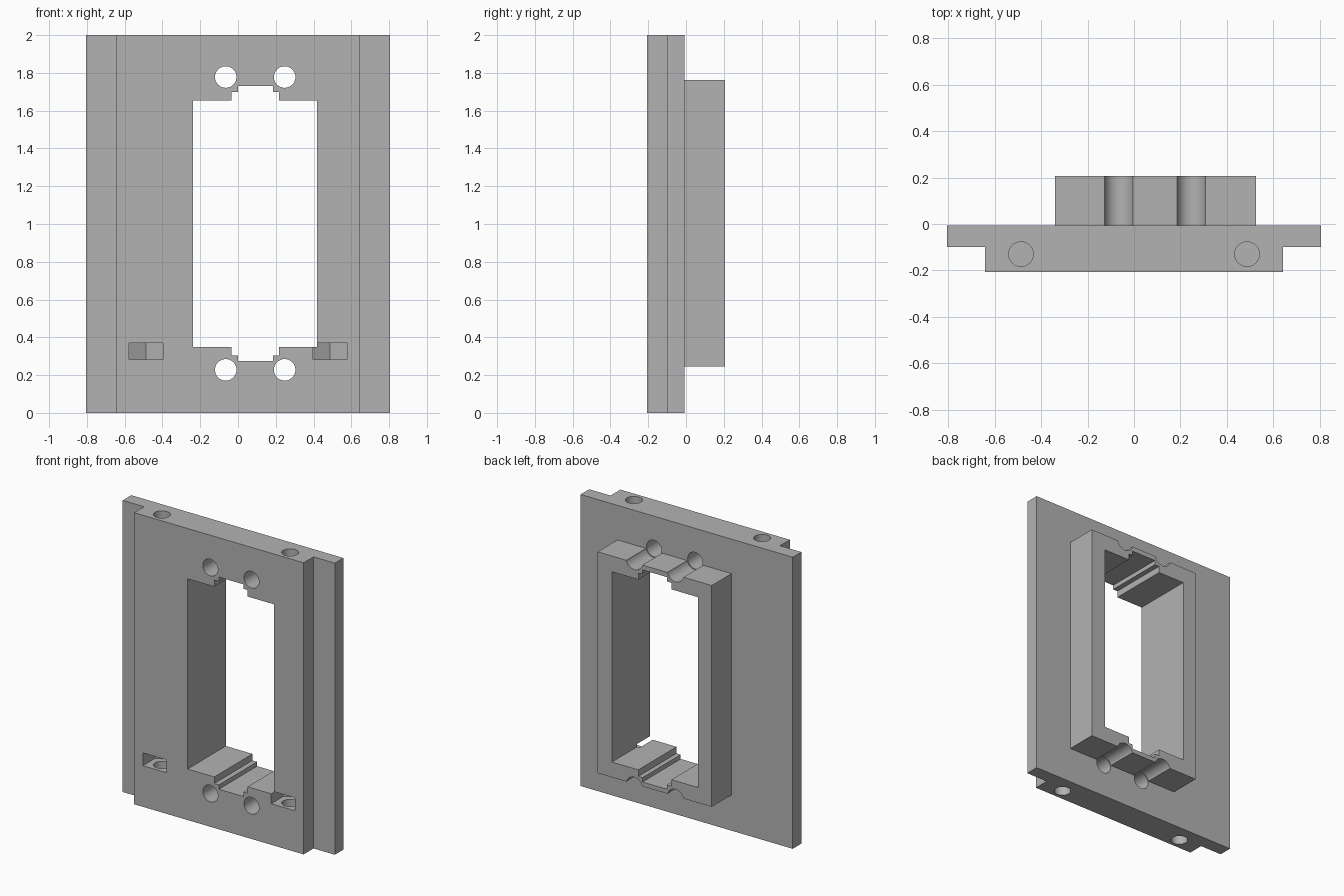
import bpy, bmesh, math
from mathutils import Vector

if "Cube" in bpy.data.objects:
    bpy.data.objects.remove(bpy.data.objects["Cube"])

grey = bpy.data.materials.new("plain grey")
grey.use_nodes = True
colour = (0.45, 0.45, 0.45, 1)
grey.diffuse_color = colour
grey.node_tree.nodes["Principled BSDF"].inputs["Base Color"].default_value = colour


def prism(name, outline, axis, lo, hi):
    """Extrude an outline along y (outline in x, z) or z (outline in x, y)."""
    place = (lambda a, b, t: (a, t, b)) if axis == "y" else (lambda a, b, t: (a, b, t))
    bm = bmesh.new()
    face = bm.faces.new([bm.verts.new(place(a, b, lo)) for a, b in outline])
    out = bmesh.ops.extrude_face_region(bm, geom=[face])
    verts = [v for v in out["geom"] if isinstance(v, bmesh.types.BMVert)]
    bmesh.ops.translate(bm, verts=verts, vec=Vector(place(0, 0, hi - lo)))
    bmesh.ops.recalc_face_normals(bm, faces=bm.faces)
    mesh = bpy.data.meshes.new(name)
    bm.to_mesh(mesh)
    bm.free()
    mesh.materials.append(grey)
    obj = bpy.data.objects.new(name, mesh)
    bpy.context.collection.objects.link(obj)
    return obj


def rect(x0, x1, b0, b1):
    return [(x0, b0), (x1, b0), (x1, b1), (x0, b1)]


def circle(cx, cy, r, n=48):
    return [(cx + r * math.cos(math.tau * i / n), cy + r * math.sin(math.tau * i / n))
            for i in range(n)]


def combine(target, tool, operation="DIFFERENCE"):
    """Apply a boolean and discard the tool object."""
    mod = target.modifiers.new("shape", "BOOLEAN")
    mod.operation, mod.object, mod.solver = operation, tool, "EXACT"
    tool.hide_render = True
    bpy.context.view_layer.update()
    graph = bpy.context.evaluated_depsgraph_get()
    mesh = bpy.data.meshes.new_from_object(target.evaluated_get(graph))
    target.modifiers.clear()
    target.data = mesh
    bpy.data.objects.remove(tool)


BACK, FRONT, STEP = -0.007, -0.207, -0.1
SCREW_X, SCREW_Z = (-0.065, 0.247), (0.228, 1.778)
BOLT_X, BOLT_Y = 0.487, -0.13

# Plate with a raised front panel, leaving a thin flange on each side
half = [(0.805, BACK), (0.805, STEP), (0.643, STEP), (0.643, FRONT)]
plate = prism("mounting_plate", half + [(-x, y) for x, y in reversed(half)], "z", 0, 2)

# Rear collar with screw clearance grooves
collar = prism("rear_collar", rect(-0.34, 0.525, 0.245, 1.763), "y", -0.05, 0.207)
for x in SCREW_X:
    for z in SCREW_Z:
        combine(collar, prism("groove", circle(x, z, 0.063), "y", -0.3, 0.3))
combine(plate, collar, "UNION")

# Stepped window through plate and collar
mid = 1.0025
upper = [(0.417, 1.655), (0.217, 1.655), (0.217, 1.70), (0.185, 1.70), (0.185, 1.73),
         (0, 1.73), (0, 1.70), (-0.035, 1.70), (-0.035, 1.655), (-0.237, 1.655)]
window = upper + [(x, 2 * mid - z) for x, z in reversed(upper)]
combine(plate, prism("window", window, "y", -0.4, 0.4))

# Screw holes through the plate
for x in SCREW_X:
    for z in SCREW_Z:
        combine(plate, prism("screw_hole", circle(x, z, 0.057), "y", -0.4, 0.05))

# Bolt holes in both ends, and nut pockets open to the front
for x in (-BOLT_X, BOLT_X):
    pocket = [(x - 0.09, -0.4), (x + 0.09, -0.4), (x + 0.09, -0.078),
              (x, -0.026), (x - 0.09, -0.078)]
    combine(plate, prism("nut_pocket", pocket, "z", 0.282, 0.37))
    combine(plate, prism("lower_bolt_hole", circle(x, BOLT_Y, 0.053), "z", -0.1, 0.33))
    combine(plate, prism("upper_bolt_hole", circle(x, BOLT_Y, 0.053), "z", 1.65, 2.1))

# Smooth bores with crisp edges
bpy.ops.object.select_all(action="DESELECT")
plate.select_set(True)
bpy.context.view_layer.objects.active = plate
bpy.ops.object.shade_smooth_by_angle(angle=math.radians(30))
